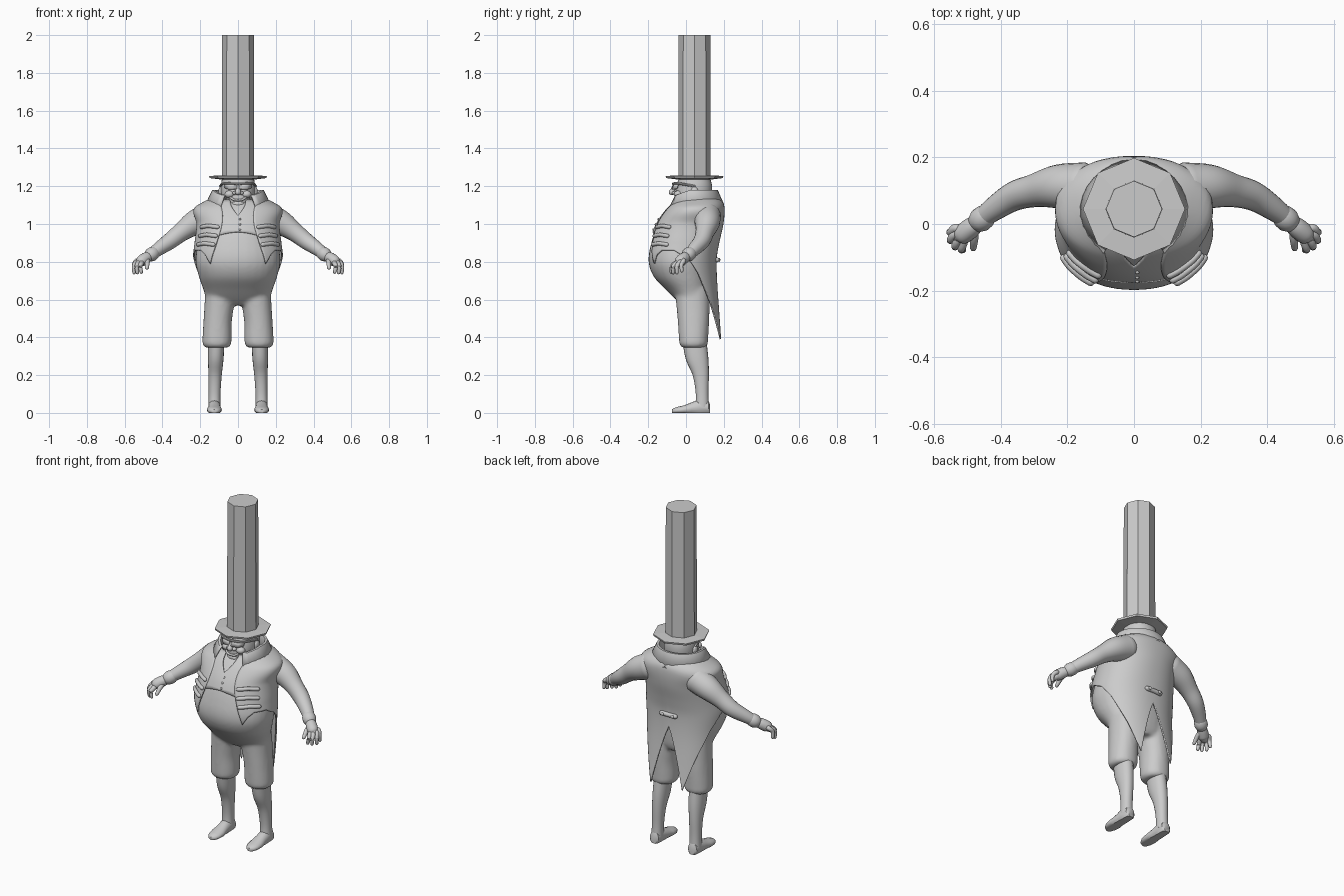
import bpy, bmesh
from math import sin, cos, pi, radians, copysign
from mathutils import Vector


def finish(name, bm, mirror=False, thick=0, smooth=True):
    bmesh.ops.remove_doubles(bm, verts=bm.verts, dist=0.0001)
    bmesh.ops.recalc_face_normals(bm, faces=bm.faces)
    me = bpy.data.meshes.new(name)
    bm.to_mesh(me)
    bm.free()
    ob = bpy.data.objects.new(name, me)
    bpy.context.collection.objects.link(ob)
    if mirror:
        m = ob.modifiers.new("Mirror", 'MIRROR')
        m.use_clip = True
    if thick:
        s = ob.modifiers.new("Solidify", 'SOLIDIFY')
        s.thickness = thick
        s.offset = 0
    if smooth:
        bpy.ops.object.select_all(action='DESELECT')
        ob.select_set(True)
        bpy.context.view_layer.objects.active = ob
        bpy.ops.object.shade_smooth_by_angle(angle=radians(40))
    return ob


def loft(bm, rings, closed=True, caps=True):
    vs = [[bm.verts.new(p) for p in r] for r in rings]
    n = len(vs[0])
    for a, b in zip(vs, vs[1:]):
        for i in range(n if closed else n - 1):
            j = (i + 1) % n
            bm.faces.new((a[i], a[j], b[j], b[i]))
    if closed and caps:
        bm.faces.new(vs[0])
        bm.faces.new(vs[-1])


def interp(table, x, curved=True):
    """Interpolate rows (key, v1, v2...) sorted by ascending key."""
    x = min(max(x, table[0][0]), table[-1][0])
    i = next(k for k in range(len(table) - 1) if x <= table[k + 1][0])
    a, b = table[i], table[i + 1]
    p, q = table[max(i - 1, 0)], table[min(i + 2, len(table) - 1)]
    h = b[0] - a[0]
    t = (x - a[0]) / h
    out = []
    for k in range(1, len(a)):
        v = a[k] + (b[k] - a[k]) * t
        if curved:
            d = b[k] - a[k]
            m0 = (b[k] - p[k]) / (b[0] - p[0]) * h - d
            m1 = (q[k] - a[k]) / (q[0] - a[0]) * h - d
            v += t * (1 - t) * ((1 - t) * m0 - t * m1)
        out.append(v)
    return out


def at(w, yf, yb, z, th, cx=0, e=0.92):
    """Point on a rounded section; th = 0 front, 180 back."""
    s, c = sin(radians(th)), cos(radians(th))
    return Vector((cx + w * copysign(abs(s) ** e, s),
                   (yf + yb) / 2 - (yb - yf) / 2 * copysign(abs(c) ** e, c), z))


def column(bm, table, step=0.012, n=32):
    z0, z1 = table[0][0], table[-1][0]
    k = max(2, int((z1 - z0) / step))
    rings = []
    for i in range(k + 1):
        z = z0 + (z1 - z0) * i / k
        cx, w, yf, yb = interp(table, z)
        rings.append([at(w, yf, yb, z, 360 * j / n, cx) for j in range(n)])
    loft(bm, rings)


def tube(bm, pts, n=12, sub=5, round_ends=True):
    """Sweep through rows (x, y, z, radius)."""
    table = [(i, *p) for i, p in enumerate(pts)]
    last = len(pts) - 1
    path = [interp(table, i / sub) for i in range(last * sub + 1)]
    cs = [Vector(p[:3]) for p in path]
    rings = []
    for i, p in enumerate(path):
        d = (cs[min(i + 1, len(cs) - 1)] - cs[max(i - 1, 0)]).normalized()
        u = d.cross(Vector((0.1, 0.3, 1))).normalized()
        v = d.cross(u)
        def ring(f, shift=0):
            return [cs[i] + d * shift + (u * cos(2 * pi * k / n) + v * sin(2 * pi * k / n)) * p[3] * f
                    for k in range(n)]
        if round_ends and i == 0:
            rings += [ring(0.35, -p[3] * 0.9), ring(0.75, -p[3] * 0.6)]
        rings.append(ring(1))
        if round_ends and i == len(path) - 1:
            rings += [ring(0.75, p[3] * 0.6), ring(0.35, p[3] * 0.9)]
    loft(bm, rings)


def ball(bm, c, r):
    vs = bmesh.ops.create_uvsphere(bm, u_segments=24, v_segments=14, radius=1)['verts']
    for v in vs:
        v.co = Vector(c) + Vector(a * b for a, b in zip(v.co, r))


# top hat: octagonal brim and tall crown
bm = bmesh.new()
hat = [(0.085, 1.235), (0.15, 1.243), (0.153, 1.254), (0.086, 1.258), (0.084, 2.0)]
loft(bm, [[(r * cos(k * pi / 4), 0.045 + r * sin(k * pi / 4), z) for k in range(8)] for r, z in hat])
finish("top_hat", bm, smooth=False)

# torso and breeches blended together
bm = bmesh.new()
column(bm, [(0.57, 0, 0.12, -0.02, 0.11), (0.6, 0, 0.165, -0.055, 0.125), (0.65, 0, 0.182, -0.105, 0.132),
            (0.72, 0, 0.207, -0.17, 0.137), (0.8, 0, 0.224, -0.198, 0.142), (0.9, 0, 0.213, -0.184, 0.155),
            (1.0, 0, 0.19, -0.146, 0.175), (1.08, 0, 0.18, -0.085, 0.17), (1.13, 0, 0.1, -0.03, 0.13)])
for s in (1, -1):
    column(bm, [(z, s * cx, w, a, b) for z, cx, w, a, b in (
        (0.345, 0.112, 0.06, -0.02, 0.1), (0.36, 0.112, 0.074, -0.033, 0.114), (0.39, 0.111, 0.077, -0.037, 0.117),
        (0.48, 0.108, 0.075, -0.043, 0.122), (0.56, 0.1, 0.078, -0.05, 0.125), (0.66, 0.088, 0.085, -0.06, 0.125))])
body = finish("torso_and_breeches", bm)
m = body.modifiers.new("Remesh", 'REMESH')
m.mode = 'VOXEL'
m.voxel_size = 0.01
m.use_smooth_shade = True
m = body.modifiers.new("Smooth", 'SMOOTH')
m.iterations = 6

# stockings
bm = bmesh.new()
column(bm, [(0.03, 0.125, 0.032, 0.05, 0.122), (0.1, 0.124, 0.031, 0.052, 0.119), (0.2, 0.121, 0.035, 0.035, 0.121),
            (0.28, 0.118, 0.041, 0.0, 0.119), (0.37, 0.115, 0.043, -0.018, 0.11)], 0.02, 20)
finish("stocking", bm, True)

# shoes, swept from heel to toe
bm = bmesh.new()
rings = []
for y, w, h in ((0.127, 0.018, 0.045), (0.118, 0.029, 0.065), (0.07, 0.033, 0.072), (0.03, 0.034, 0.056),
                (-0.01, 0.04, 0.04), (-0.045, 0.036, 0.032), (-0.066, 0.024, 0.025), (-0.075, 0.008, 0.018)):
    rings.append([(0.125 + w * cos(k * pi / 8), y, max(0, h * (0.4 + 0.6 * sin(k * pi / 8))))
                  for k in range(16)])
loft(bm, rings)
finish("shoe", bm, True)

# coat surface shared by coat, waistcoat and braid
COAT = [(0.38, 0.19, -0.05, 0.195), (0.55, 0.2, -0.1, 0.172), (0.7, 0.216, -0.17, 0.157), (0.82, 0.23, -0.2, 0.155),
        (0.9, 0.222, -0.19, 0.168), (1.0, 0.212, -0.155, 0.19), (1.08, 0.226, -0.1, 0.196),
        (1.12, 0.165, -0.06, 0.185), (1.145, 0.11, -0.03, 0.15)]
EDGE = [(0.79, 37), (0.9, 28), (1.0, 21), (1.08, 20), (1.15, 38)]
HEM = [(36, 0.79), (48, 0.835), (60, 0.86), (81, 0.86), (99, 0.82), (114, 0.74), (132, 0.58), (150, 0.39),
       (165, 0.565), (180, 0.74)]


def surf(th, z, off=0.0):
    w, yf, yb = interp(COAT, z)
    return at(w + off, yf - off, yb + off, z, th)


# tailcoat half, open in front with a pointed split tail
bm = bmesh.new()
cols = []
for i in range(49):
    base = 36 + 3 * i
    hem = interp(HEM, base, False)[0]
    col = []
    for r in range(37):
        z = 1.145 + (hem - 1.145) * r / 36
        f = interp(EDGE, z)[0]
        col.append(surf(f + (180 - f) * i / 48, z, 0.004))
    cols.append(col)
loft(bm, cols, closed=False)
finish("tailcoat", bm, True, 0.008)

# waistcoat with a V neck
bm = bmesh.new()
cols = []
for i in range(16):
    th = i * 3
    lo, hi = 0.957 - 0.04 * (i / 15) ** 1.5, min(1.13, 1.045 + 0.018 * i)
    cols.append([surf(th, lo + (hi - lo) * r / 10, 0.001) for r in range(11)])
loft(bm, cols, closed=False)
finish("waistcoat", bm, True, 0.006)

# front buttons and the back strap with its buttons
bm = bmesh.new()
for z in (1.025, 0.998, 0.971):
    ball(bm, surf(2, z, 0.004), (0.006, 0.006, 0.006))
finish("waistcoat_button", bm)
bm = bmesh.new()
tube(bm, [(x, 0.164, 0.81, 0.013) for x in (-0.045, 0, 0.045)])
for x in (-0.033, 0.033):
    ball(bm, (x, 0.176, 0.81), (0.01, 0.006, 0.01))
finish("back_strap", bm)

# braid bars on the coat fronts
bm = bmesh.new()
for z, a in ((0.99, 27), (0.943, 29), (0.897, 32)):
    tube(bm, [(*surf(a + 8 * k, z - 0.003 * abs(k - 2), 0.01), 0.011) for k in range(5)], n=10)
finish("braid_bar", bm, True)

# folded collar, open in front
bm = bmesh.new()
rings = []
for i in range(13):
    th = 32 + (180 - 32) * i / 12
    k = max(0, 1 - i / 4)
    prof = ((0.1, 1.1), (0.125, 1.178 - 0.03 * k), (0.135, 1.178 - 0.032 * k), (0.172, 1.1 - 0.01 * k))
    rings.append([(r * sin(radians(th)), 0.045 - r * 0.9 * cos(radians(th)), z) for r, z in prof])
loft(bm, rings, closed=False)
finish("collar", bm, True, 0.006)

# head with jaw, nose, brow, ears and smile
bm = bmesh.new()
column(bm, [(1.06, 0, 0.06, -0.01, 0.1), (1.085, 0, 0.06, -0.04, 0.11), (1.11, 0, 0.075, -0.056, 0.12),
            (1.15, 0, 0.088, -0.058, 0.135), (1.2, 0, 0.09, -0.05, 0.138), (1.245, 0, 0.084, -0.038, 0.128)])
ball(bm, (0, -0.045, 1.106), (0.035, 0.018, 0.018))
tube(bm, [(0, -0.045, 1.205, 0.01), (0, -0.066, 1.185, 0.012), (0, -0.076, 1.168, 0.016)])
for s in (1, -1):
    ball(bm, (s * 0.018, -0.06, 1.164), (0.012, 0.014, 0.01))
    ball(bm, (s * 0.045, -0.04, 1.157), (0.026, 0.024, 0.02))
    ball(bm, (s * 0.092, 0.045, 1.17), (0.012, 0.02, 0.027))
tube(bm, [(-0.048, -0.048, 1.146, 0.005), (-0.025, -0.062, 1.13, 0.006), (0, -0.064, 1.126, 0.006),
          (0.025, -0.062, 1.13, 0.006), (0.048, -0.048, 1.146, 0.005)])
finish("head", bm)

# spectacles: sloping lenses and side arms
bm = bmesh.new()
loft(bm, [[(0.006, -0.066, 1.212), (0.006, -0.077, 1.185)], [(0.05, -0.06, 1.215), (0.046, -0.07, 1.182)],
          [(0.075, -0.04, 1.213), (0.068, -0.046, 1.188)]], closed=False)
tube(bm, [(0, -0.068, 1.213, 0.004), (0.05, -0.061, 1.215, 0.004), (0.08, -0.035, 1.214, 0.004),
          (0.094, 0.045, 1.2, 0.004)], n=8)
finish("spectacles", bm, True, 0.005)

# sleeves with cuffs
bm = bmesh.new()
tube(bm, [(0.15, 0.11, 1.04, 0.075), (0.23, 0.112, 1.005, 0.066), (0.3, 0.1, 0.957, 0.05),
          (0.36, 0.083, 0.91, 0.044), (0.42, 0.045, 0.868, 0.036), (0.462, 0.012, 0.836, 0.029)], n=20)
tube(bm, [(0.447, 0.023, 0.847, 0.036), (0.462, 0.011, 0.836, 0.037)], n=20, sub=2)
finish("sleeve", bm, True)

# hands: palm, thumb and four curled fingers
bm = bmesh.new()
tube(bm, [(0.465, 0.008, 0.832, 0.024), (0.488, -0.01, 0.82, 0.03), (0.512, -0.03, 0.803, 0.03),
          (0.523, -0.037, 0.793, 0.022)], n=16)
for knuckle, tip in (((0.535, -0.012, 0.805), (0.553, -0.022, 0.752)), ((0.538, -0.032, 0.798), (0.55, -0.048, 0.742)),
                     ((0.528, -0.05, 0.793), (0.533, -0.068, 0.742)), ((0.512, -0.058, 0.79), (0.512, -0.078, 0.745))):
    mid = (Vector(knuckle) + Vector(tip)) / 2 + Vector((0.006, -0.008, 0.006))
    tube(bm, [(0.505, -0.026, 0.805, 0.014), (*knuckle, 0.013), (*mid, 0.0115), (*tip, 0.009)], n=10)
tube(bm, [(0.48, -0.01, 0.815, 0.015), (0.48, -0.045, 0.795, 0.013), (0.482, -0.072, 0.768, 0.01)], n=10)
finish("hand", bm, True)
